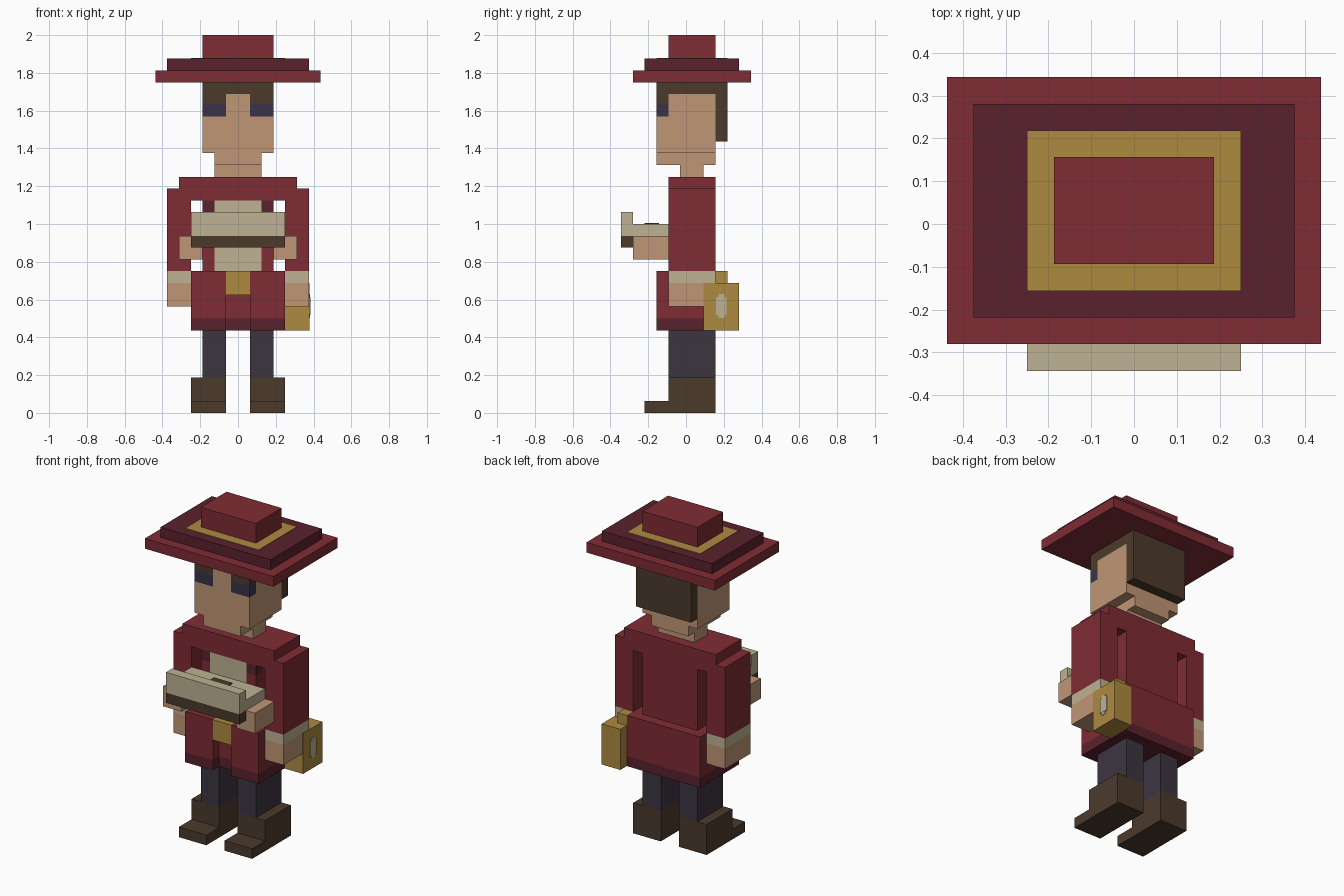
import bpy, bmesh

cube = bpy.data.objects.get("Cube")
if cube:
    bpy.data.objects.remove(cube, do_unlink=True)

U = 1 / 16  # one block of the grid


def material(name, hex_code):
    def lin(c):
        return c / 12.92 if c <= 0.04045 else ((c + 0.055) / 1.055) ** 2.4
    col = [lin(int(hex_code[i:i + 2], 16) / 255) for i in (0, 2, 4)] + [1]
    m = bpy.data.materials.new(name)
    m.use_nodes = True
    m.diffuse_color = col
    bsdf = m.node_tree.nodes["Principled BSDF"]
    bsdf.inputs["Base Color"].default_value = col
    bsdf.inputs["Roughness"].default_value = 0.9
    return m


RED = material("red cloth", "7F2C34")
MAROON = material("maroon cloth", "5A212D")
GOLD = material("gold", "AE8A40")
SKIN = material("skin", "C09676")
CREAM = material("cream", "BEB293")
BROWN = material("dark brown", "4C3A2B")
TROUSER = material("dark trousers", "3C3540")
EYE = material("eye slate", "38344A")


def part(name, mat, *boxes, mirror=False):
    """One object made of boxes (x0, x1, y0, y1, z0, z1) in grid units."""
    bm = bmesh.new()
    for x0, x1, y0, y1, z0, z1 in boxes:
        verts = bmesh.ops.create_cube(bm, size=1)["verts"]
        for v in verts:
            v.co.x = (x1 if v.co.x > 0 else x0) * U
            v.co.y = (y1 if v.co.y > 0 else y0) * U
            v.co.z = (z1 if v.co.z > 0 else z0) * U
    me = bpy.data.meshes.new(name)
    bm.to_mesh(me)
    bm.free()
    me.materials.append(mat)
    ob = bpy.data.objects.new(name, me)
    bpy.context.collection.objects.link(ob)
    if mirror:
        ob.modifiers.new("Mirror", 'MIRROR').use_mirror_merge = False
    return ob


# Legs and shoes
part("shoes", BROWN, (1, 4, -3.5, 2.5, 0, 1), (1, 4, -1.5, 2.5, 1, 3), mirror=True)
part("legs", TROUSER, (1, 3, -1.5, 2.5, 3, 7), mirror=True)

# Coat skirt, split at the front, with a darker hem
part("coat_skirt", RED, (-4, 4, -1.5, 3.5, 8, 12))
part("coat_hem", MAROON, (-4, 4, -1.5, 3.5, 7, 8))
part("skirt_flaps", RED, (1, 4, -2.5, -1.5, 8, 12), mirror=True)
part("flap_hems", MAROON, (1, 4, -2.5, -1.5, 7, 8), mirror=True)
part("belt_buckle", GOLD, (-1, 1, -2.5, -1.5, 10, 12))

# Torso, open between chest and sleeves
part("coat_back", RED, (-3, 3, -0.5, 2.5, 12, 18))
part("coat_front", RED, (2, 3, -1.5, -0.5, 12, 17), mirror=True)
part("lapels", MAROON, (2, 3, -1.5, -0.5, 17, 18), mirror=True)
part("shirt", CREAM, (-2, 2, -1.5, -0.5, 12, 18))
part("shoulders", RED, (-6, 6, -1.5, 2.5, 18, 19), (-5, 5, -1.5, 2.5, 19, 20))

# Hanging arms
part("sleeves", RED, (4, 6, -1.5, 2.5, 12, 18), mirror=True)
part("cuffs", CREAM, (4, 6, -1.5, 2.5, 11, 12), mirror=True)
part("lower_hands", SKIN, (4, 6, -1.5, 2.5, 9, 11), mirror=True)

# Forward hands holding a tray
part("forward_hands", SKIN, (3, 5, -4.5, -1.5, 13, 15), mirror=True)
part("tray", CREAM, (-4, 4, -4.5, -1.5, 15, 16), (-4, 4, -5.5, -4.5, 15, 17))
part("tray_edge", BROWN, (-4, 4, -5.5, -4.5, 14, 15))
part("tray_mark", BROWN, (-1, 1, -3.5, -2.3, 16, 16.08))

# Bag on the left hip
part("bag", GOLD, (4, 6.04, 1.5, 4.5, 7, 11))
part("bag_strap", GOLD, (4, 5, 2.5, 3.5, 11, 12))
part("bag_clasp", CREAM, (6.04, 6.12, 2.55, 3.45, 8.3, 9.8),
     (6.04, 6.1, 2.75, 3.25, 8.05, 10.05))

# Neck and head
part("neck", SKIN, (-2, 2, -0.5, 1.5, 20, 21))
part("jaw", SKIN, (-2, 2, -2.5, 2.5, 21, 22))
part("head", SKIN, (-3, 3, -2.5, 2.5, 22, 25.1), (-3, 3, -1.5, 2.5, 25.1, 27),
     (-1, 1, -2.5, -1.5, 25.1, 27))
part("eyes", EYE, (1, 3, -2.5, -1.5, 25.1, 26.2), mirror=True)
part("fringe", BROWN, (1, 3, -2.5, -1.5, 26.2, 27), mirror=True)
part("hair", BROWN, (-3, 3, -2.5, 2.5, 27, 28), (-3, 3, 2.5, 3.5, 23, 28))

# Stepped hat
part("hat_brim", RED, (-7, 7, -4.5, 5.5, 28, 29))
part("hat_step", MAROON, (-6, 6, -3.5, 4.5, 29, 30))
part("hat_band", GOLD, (-4, 4, -2.5, 3.5, 30, 30.06))
part("hat_crown", RED, (-3, 3, -1.5, 2.5, 30, 32))
